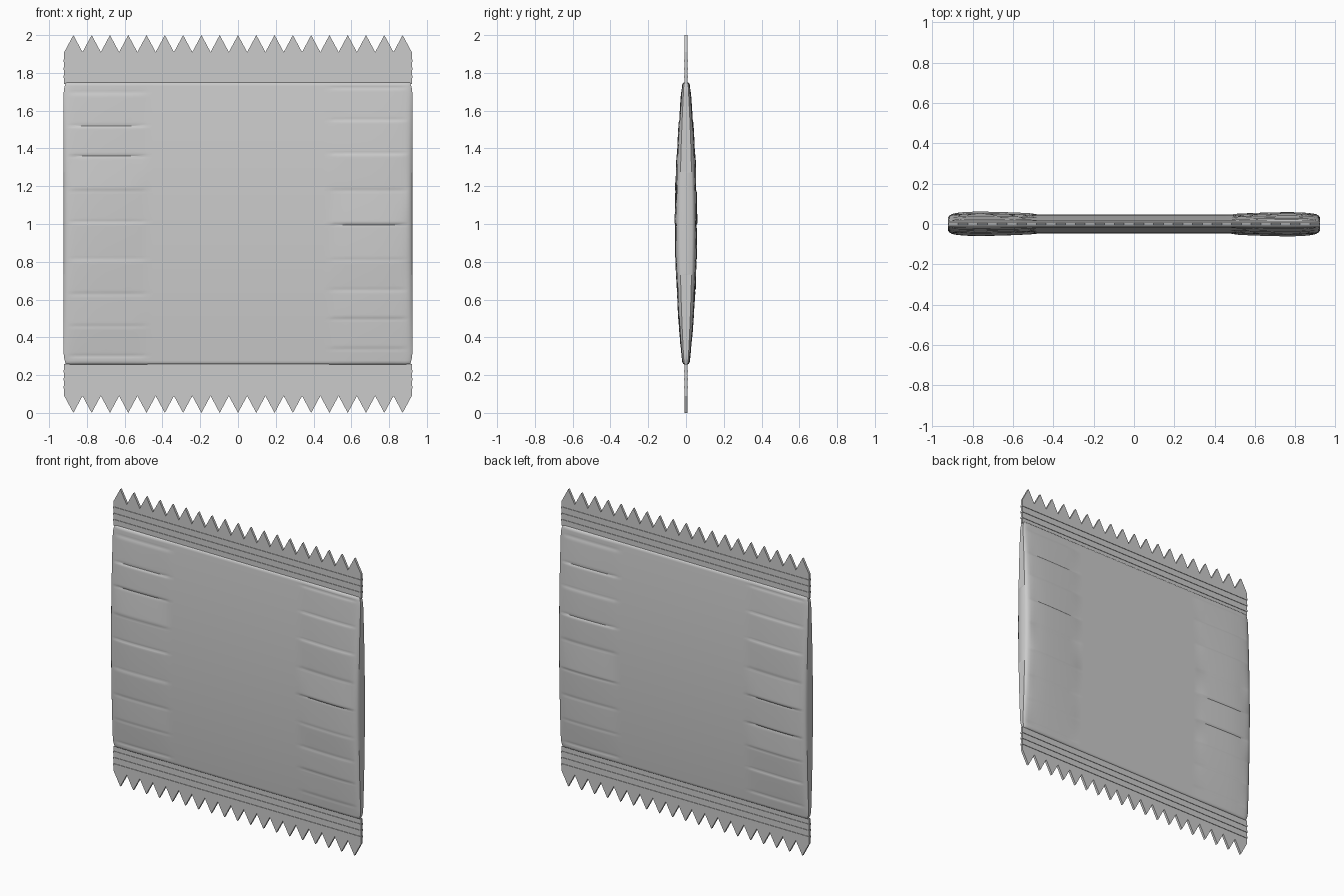
import bpy, bmesh, math

if "Cube" in bpy.data.objects:
    bpy.data.objects.remove(bpy.data.objects["Cube"])

Z0, Z1 = 0.257, 1.75          # pouch bottom and top
HALF_W = 0.92
TEETH = 19

# crinkle panels: z boundaries and tilts (positive leans upward), for the four side strips
LEFT_Z = [0.26, 0.30, 0.46, 0.63, 0.81, 1.01, 1.18, 1.36, 1.52, 1.69, 1.75]
RIGHT_Z = [0.26, 0.34, 0.50, 0.65, 0.81, 1.00, 1.18, 1.37, 1.55, 1.72, 1.75]
STRIPS = {
    (-1, -1): (LEFT_Z, [0, -3, 4, -3, -4, -2, 9, -3, -5, -3, 0]),
    (1, -1): (RIGHT_Z, [0, 3, 3, -5, 4, 9, -5, -3, -3, -2, 0]),
    (1, 1): (LEFT_Z, [0, -3, 3, -2, 8, -4, -4, -3, -4, -4, 0]),
    (-1, 1): (RIGHT_Z, [0, -3, -3, 8, 3, 9, -5, -3, -3, -2, 0]),
}


def lerp_table(table, v):
    if v <= table[0][0]:
        return table[0][1]
    for (a, fa), (b, fb) in zip(table, table[1:]):
        if v <= b:
            return fa + (fb - fa) * (v - a) / (b - a)
    return table[-1][1]


def crinkle(z, sx, sy):
    bounds, tilts = STRIPS[(sx, sy)]
    for a, b, t in zip(bounds, bounds[1:], tilts):
        if z <= b:
            u = (z - a) / (b - a)
            edge = min(u, 1 - u) * (b - a)
            fold = -0.0025 * max(0, 1 - edge / 0.012)
            return 0.0009 * t * (0.5 - u) + fold
    return 0


def mesh_object(name, bm):
    bmesh.ops.recalc_face_normals(bm, faces=bm.faces)
    me = bpy.data.meshes.new(name)
    bm.to_mesh(me)
    bm.free()
    ob = bpy.data.objects.new(name, me)
    bpy.context.collection.objects.link(ob)
    return ob


# pouch: stacked rings, thicker and crinkled towards the two sides
COLS = [0, 0.25, 0.45, 0.48, 0.51, 0.57, 0.64, 0.70, 0.76, 0.82, 0.86, 0.885, 0.90, 0.912, 0.92]
WIDE = [(0, 0.83), (0.48, 0.83), (0.57, 0.91), (0.66, 0.97), (0.76, 1.0),
        (0.82, 0.98), (0.885, 0.90), (0.90, 0.84), (0.912, 0.73), (0.92, 0.55)]
FADE = [(0.48, 0), (0.51, 1), (0.86, 1), (0.90, 0)]


def ring_points(z):
    t = (z - 1.0035) / ((Z1 - Z0) / 2)
    h = 0.019 + 0.039 * (1 - t * t)
    d = max(0, min(z - Z0, Z1 - z))
    r = min(1, d / 0.016)
    h *= 0.45 + 0.55 * math.sqrt(1 - (1 - r) ** 2)
    xs = 1.003 - 0.013 * max(0, 1 - d / 0.06) ** 2
    pts = []
    for sy in (-1, 1):
        row = [-c for c in reversed(COLS[1:])] + COLS
        if sy > 0:
            row.reverse()
        for x in row:
            sx = 1 if x > 0 else -1
            amp = lerp_table(FADE, abs(x)) * min(1, d / 0.03)
            y = h * lerp_table(WIDE, abs(x)) + amp * crinkle(z, sx, sy)
            pts.append((x * xs, sy * y, z))
    return pts


levels = {Z0, Z0 + 0.003, Z0 + 0.008, Z0 + 0.016, Z1 - 0.016, Z1 - 0.008, Z1 - 0.003, Z1}
levels |= {Z0 + 0.02 + i * (Z1 - Z0 - 0.04) / 180 for i in range(181)}
bm = bmesh.new()
rings = [[bm.verts.new(p) for p in ring_points(z)] for z in sorted(levels)]
n = len(rings[0])
for lo, hi in zip(rings, rings[1:]):
    for i in range(n):
        j = (i + 1) % n
        bm.faces.new((lo[i], lo[j], hi[j], hi[i]))
bm.faces.new(rings[0])
bm.faces.new(rings[-1])
pouch = mesh_object("pouch", bm)
for p in pouch.data.polygons:
    p.use_smooth = True
bpy.context.view_layer.objects.active = pouch
pouch.select_set(True)
bpy.ops.object.shade_smooth_by_angle(angle=math.radians(40))


# crimped seals: zigzag plate with thin horizontal ribs, mirrored top and bottom
def seal(name, top):
    def zz(z):
        return z if top else 2 - z
    bm = bmesh.new()
    pitch = 2 * HALF_W / TEETH
    outline = [(-HALF_W, 1.742)]
    for i in range(TEETH):
        x = -HALF_W + i * pitch
        outline += [(x, 1.91), (x + pitch / 2, 2.0)]
    outline += [(HALF_W, 1.91), (HALF_W, 1.742)]
    face = bm.faces.new([bm.verts.new((x, -0.008, zz(z))) for x, z in outline])
    ext = bmesh.ops.extrude_face_region(bm, geom=[face])
    verts = [g for g in ext["geom"] if isinstance(g, bmesh.types.BMVert)]
    bmesh.ops.translate(bm, verts=verts, vec=(0, 0.016, 0))
    for z in (1.78, 1.822, 1.864):
        made = bmesh.ops.create_cube(bm, size=1)["verts"]
        bmesh.ops.scale(bm, verts=made, vec=(2 * HALF_W + 0.006, 0.023, 0.012))
        bmesh.ops.translate(bm, verts=made, vec=(0, 0, zz(z)))
    return mesh_object(name, bm)


seal("top_seal", True)
seal("bottom_seal", False)
